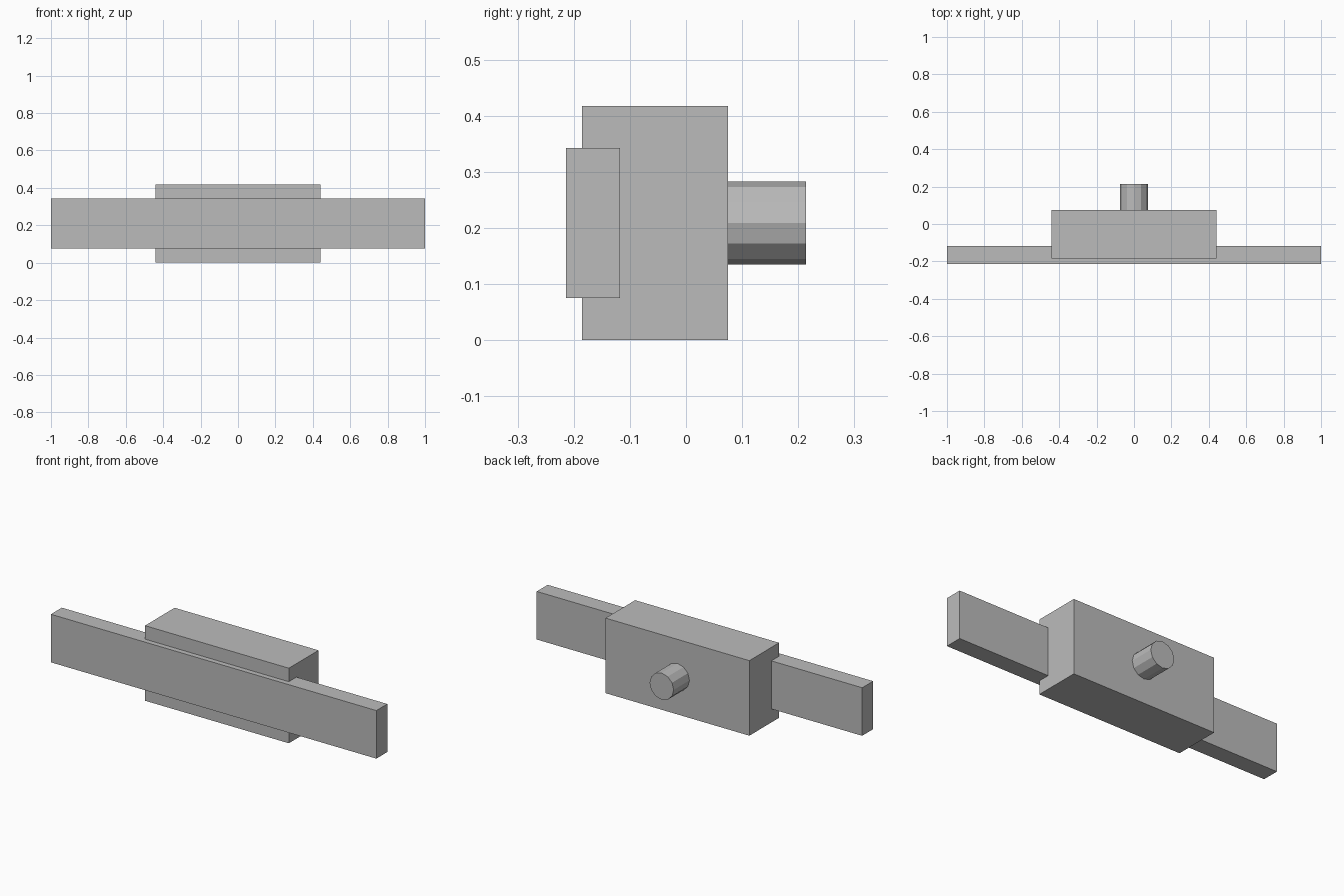
import bpy
import math

default_cube = bpy.data.objects.get("Cube")
if default_cube:
    bpy.data.objects.remove(default_cube, do_unlink=True)

grey = bpy.data.materials.new("plain grey")
grey.use_nodes = True
colour = (0.5, 0.5, 0.5, 1)
grey.diffuse_color = colour
grey.node_tree.nodes["Principled BSDF"].inputs["Base Color"].default_value = colour


def finish(name):
    obj = bpy.context.object
    obj.name = name
    obj.data.materials.append(grey)
    return obj


def box(name, x, y, z):
    """Box spanning the (low, high) range on each axis."""
    spans = (x, y, z)
    bpy.ops.mesh.primitive_cube_add(size=1, location=[(a + b) / 2 for a, b in spans])
    bpy.context.object.scale = [b - a for a, b in spans]
    bpy.ops.object.transform_apply(location=False, rotation=False, scale=True)
    return finish(name)


# Long bar across the front, set into the central block
box("front_bar", (-1, 1), (-0.214, -0.118), (0.075, 0.342))
box("central_block", (-0.442, 0.442), (-0.185, 0.075), (0, 0.417))

# Faceted peg sticking out of the back
back, tip = 0.07, 0.214
bpy.ops.mesh.primitive_cylinder_add(
    vertices=12, radius=0.074, depth=tip - back,
    location=(0, (back + tip) / 2, 0.209), rotation=(math.pi / 2, 0, 0))
finish("rear_peg")
